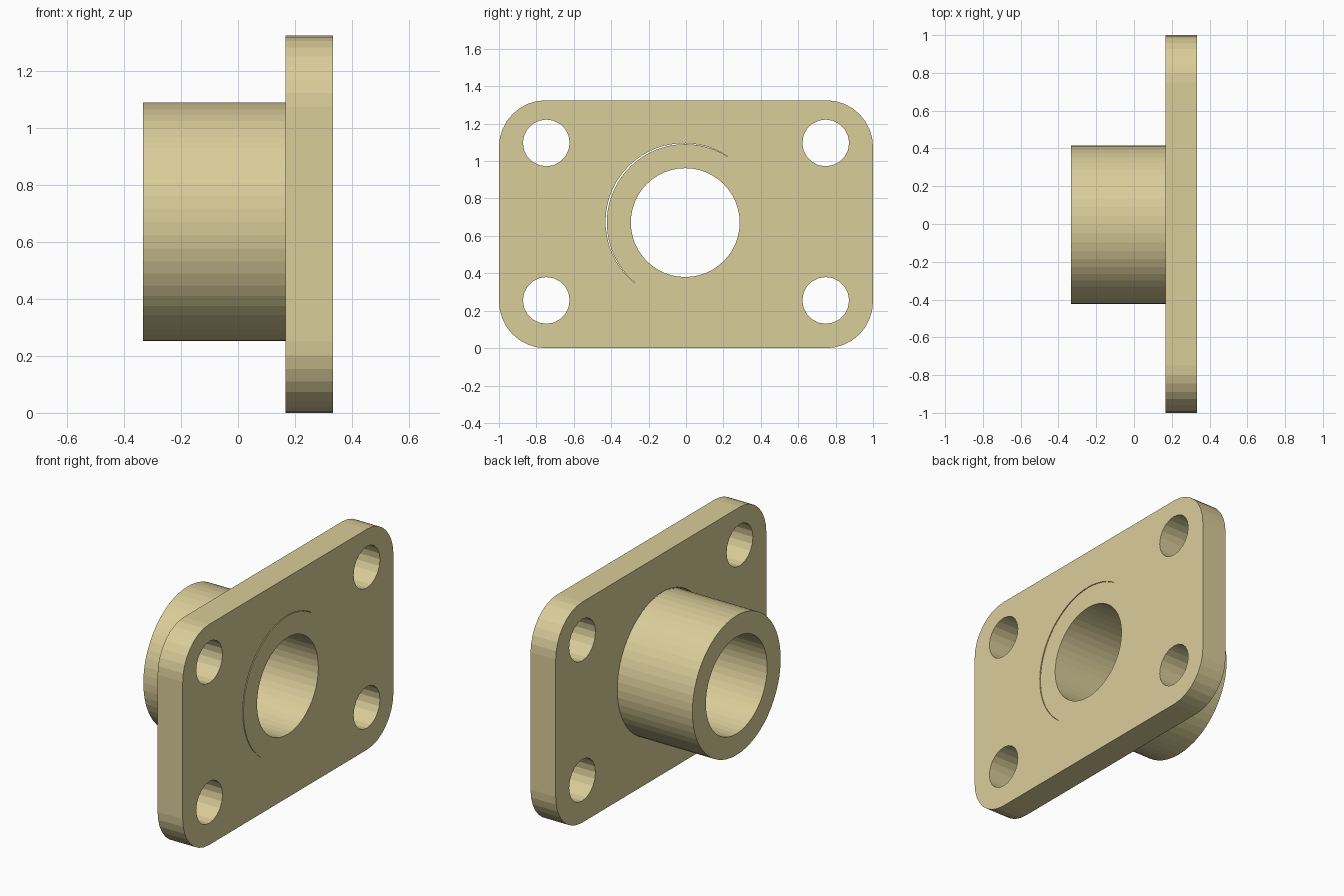
import bpy
import bmesh
from math import sin, cos, pi, radians
from mathutils import Matrix

default = bpy.data.objects.get("Cube")
if default:
    bpy.data.objects.remove(default)

SAND = (0.70, 0.61, 0.32, 1.0)
mat = bpy.data.materials.new("sand")
mat.use_nodes = True
mat.diffuse_color = SAND
mat.node_tree.nodes["Principled BSDF"].inputs["Base Color"].default_value = SAND

CENTRE = (-0.004, 0.671)   # bore axis as (y, z)
HEIGHT = 1.325
X_BACK, X_JOIN, X_FACE = -0.333, 0.166, 0.333


def arc(centre, radius, start, end, steps):
    """Points along an arc in the y-z plane, angles in degrees."""
    return [(centre[0] + radius * cos(radians(start + (end - start) * i / steps)),
             centre[1] + radius * sin(radians(start + (end - start) * i / steps)))
            for i in range(steps + 1)]


def circle(centre, radius, sides):
    return arc(centre, radius, 0, 360, sides)[:-1]


def extrude_profile(name, loops, x0, x1):
    """Fill closed y-z loops (inner loops become holes) and extrude along x."""
    curve = bpy.data.curves.new(name, 'CURVE')
    curve.dimensions = '2D'
    curve.fill_mode = 'BOTH'
    curve.extrude = (x1 - x0) / 2
    for loop in loops:
        spline = curve.splines.new('POLY')
        spline.points.add(len(loop) - 1)
        for point, (y, z) in zip(spline.points, loop):
            point.co = (y, z, 0, 1)
        spline.use_cyclic_u = True
    source = bpy.data.objects.new(name + "_profile", curve)
    bpy.context.collection.objects.link(source)
    bpy.context.view_layer.update()
    graph = bpy.context.evaluated_depsgraph_get()
    mesh = bpy.data.meshes.new_from_object(source.evaluated_get(graph))
    bpy.data.objects.remove(source)

    # Turn the profile plane to y-z and weld the caps to the walls
    turn = Matrix(((0, 0, 1, (x0 + x1) / 2), (1, 0, 0, 0), (0, 1, 0, 0), (0, 0, 0, 1)))
    mesh.transform(turn)
    bm = bmesh.new()
    bm.from_mesh(mesh)
    bmesh.ops.remove_doubles(bm, verts=bm.verts, dist=0.0001)
    bmesh.ops.recalc_face_normals(bm, faces=bm.faces)
    for face in bm.faces:
        face.smooth = False
        face.material_index = 0
    bm.to_mesh(mesh)
    bm.free()
    mesh.materials.clear()
    mesh.materials.append(mat)
    mesh.name = name
    obj = bpy.data.objects.new(name, mesh)
    bpy.context.collection.objects.link(obj)
    return obj


# Rounded flange outline
corner = 0.25
outline = []
for k, (sy, sz) in enumerate([(1, 1), (-1, 1), (-1, -1), (1, -1)]):
    middle = (sy * (1 - corner), HEIGHT / 2 + sz * (HEIGHT / 2 - corner))
    outline += arc(middle, corner, 90 * k, 90 * k + 90, 8)

# Bolt holes, central bore and the fine crescent slot around the hub
bolt_holes = [circle((sy * 0.747, 0.676 + sz * 0.421), 0.125, 20)
              for sy in (-1, 1) for sz in (-1, 1)]
bore = circle(CENTRE, 0.291, 48)
inner = arc(CENTRE, 0.4195, 57, 232, 32)
slot = inner + [(y + 0.008 * sin(pi * (i + 1) / 34) * cos(radians(57 + 175 * i / 32)),
                 z + 0.008 * sin(pi * (i + 1) / 34) * sin(radians(57 + 175 * i / 32)))
                for i, (y, z) in reversed(list(enumerate(inner)))]

extrude_profile("flange_plate", [outline, bore, slot] + bolt_holes, X_JOIN, X_FACE)

# Hollow hub behind the flange
extrude_profile("hub_tube", [circle(CENTRE, 0.419, 56), bore], X_BACK, X_JOIN)
